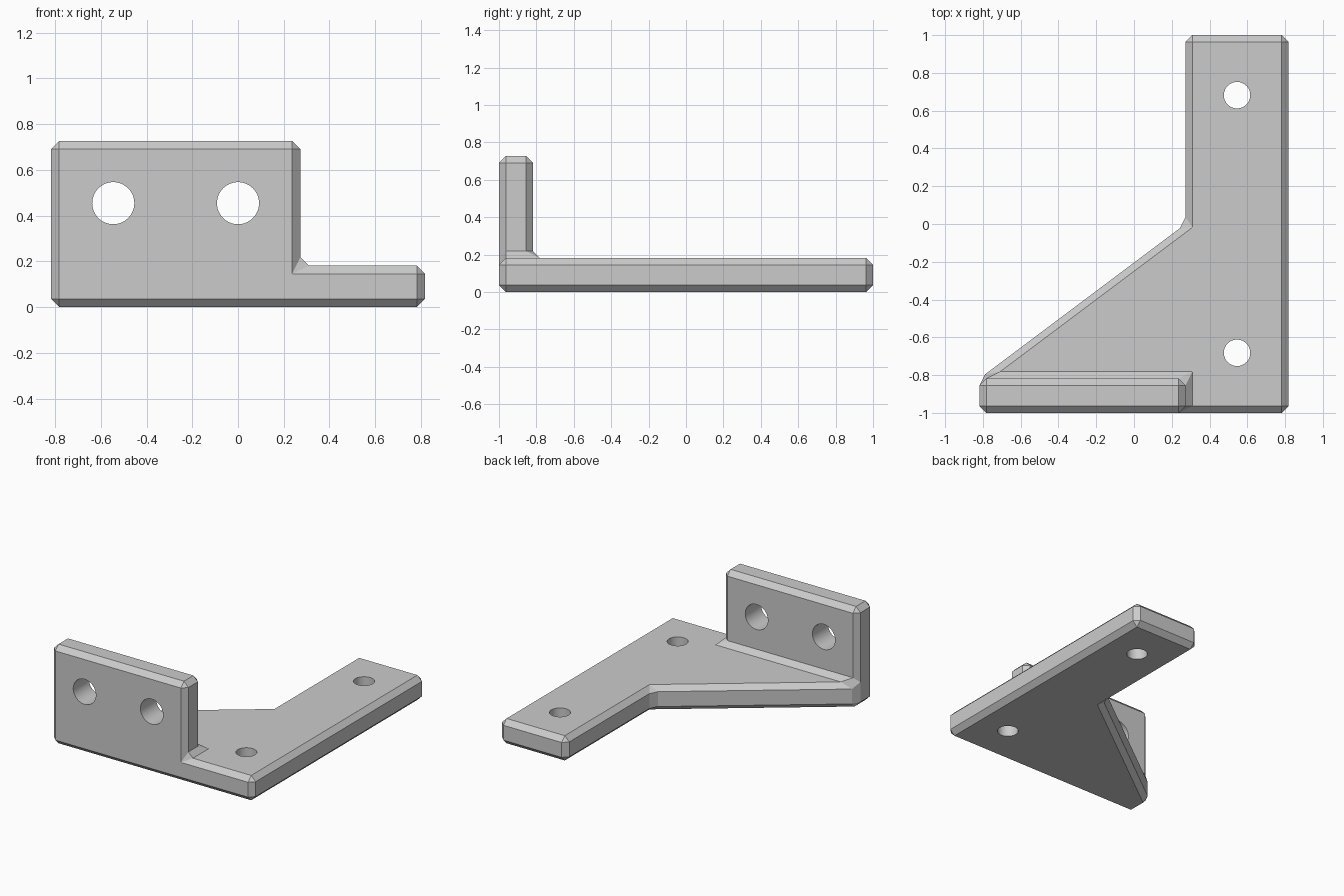
import bpy, bmesh, math

if "Cube" in bpy.data.objects:
    bpy.data.objects.remove(bpy.data.objects["Cube"])

U = 2 / 11                       # plate thickness, the module of the part
W, K, H = 4.5 * U, 1.5 * U, 4 * U
BACK = -1 + U                    # rear plane of the upright wall

grey = bpy.data.materials.new("grey")
grey.diffuse_color = (0.6, 0.6, 0.6, 1)
grey.use_nodes = True
grey.node_tree.nodes["Principled BSDF"].inputs["Base Color"].default_value = grey.diffuse_color

# Bracket solid: flat base with a diagonal web plus the upright wall
plan = {"A": (-W, -1), "B": (W, -1), "C": (W, 1), "D": (K, 1),
        "E": (K, 0), "F": (-W, BACK), "G": (K, -1), "H": (K, BACK)}
level = {"0": 0, "1": U, "2": H}
faces = ["A0 B0 C0 D0 E0 F0",            # underside
         "G1 B1 C1 D1 E1 F1 H1",         # base top
         "A0 B0 B1 G1 G2 A2",            # front
         "A0 A2 F2 F1 F0",               # left side
         "F1 H1 H2 F2", "G1 H1 H2 G2",   # wall back and end
         "A2 G2 H2 F2"]                  # wall top
faces += [f"{a}0 {b}0 {b}1 {a}1" for a, b in ("BC", "CD", "DE", "EF")]

bm = bmesh.new()
verts = {}
for face in faces:
    for key in face.split():
        if key not in verts:
            verts[key] = bm.verts.new((*plan[key[0]], level[key[1]]))
    bm.faces.new([verts[key] for key in face.split()])
bmesh.ops.recalc_face_normals(bm, faces=bm.faces[:])
mesh = bpy.data.meshes.new("angle_bracket")
bm.to_mesh(mesh)
bm.free()
mesh.materials.append(grey)
bracket = bpy.data.objects.new("angle_bracket", mesh)
bpy.context.collection.objects.link(bracket)

# Chamfer every edge
bevel = bracket.modifiers.new("chamfer", 'BEVEL')
bevel.width = U / 5
bevel.segments = 1
bevel.limit_method = 'ANGLE'
bevel.angle_limit = math.radians(30)
bevel.use_clamp_overlap = False


def drill(location, radius, rotation=(0, 0, 0)):
    """Cut a round through hole with a hidden cylinder."""
    bpy.ops.mesh.primitive_cylinder_add(vertices=64, radius=radius, depth=0.5,
                                        location=location, rotation=rotation)
    cutter = bpy.context.object
    cutter.name = "hole_cutter"
    cutter.data.materials.append(grey)
    cutter.hide_render = True
    mod = bracket.modifiers.new("hole", 'BOOLEAN')
    mod.operation = 'DIFFERENCE'
    mod.solver = 'EXACT'
    mod.object = cutter
    return cutter


# Two screw holes in the base, two larger ones in the wall
cutters = [drill((3 * U, y, U / 2), 0.07) for y in (-0.682, 0.682)]
cutters += [drill((x, -1 + U / 2, 2.5 * U), 0.092, (math.pi / 2, 0, 0))
            for x in (-3 * U, 0)]

bpy.ops.object.select_all(action='DESELECT')
bracket.select_set(True)
bpy.context.view_layer.objects.active = bracket
for name in [m.name for m in bracket.modifiers]:
    bpy.ops.object.modifier_apply(modifier=name)
for cutter in cutters:
    bpy.data.objects.remove(cutter)
bpy.ops.object.shade_smooth_by_angle(angle=math.radians(20))
